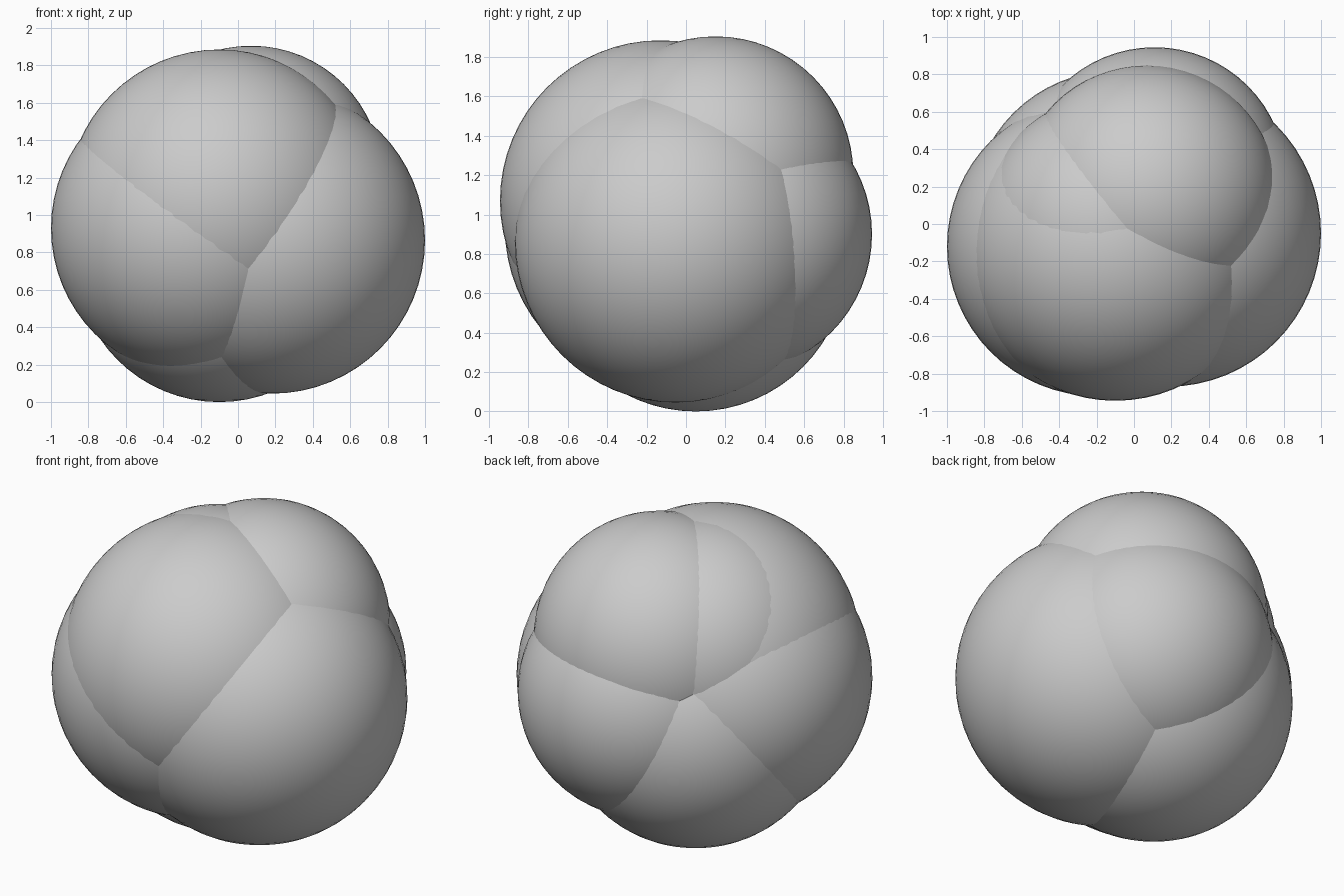
import bpy

# Remove the default cube
cube = bpy.data.objects.get("Cube")
if cube:
    bpy.data.objects.remove(cube, do_unlink=True)

# Single plain grey material
grey = bpy.data.materials.new("plain_grey")
grey.use_nodes = True
colour = (0.6, 0.6, 0.6, 1.0)
grey.diffuse_color = colour
bsdf = next(n for n in grey.node_tree.nodes if n.type == 'BSDF_PRINCIPLED')
bsdf.inputs["Base Color"].default_value = colour
bsdf.inputs["Roughness"].default_value = 0.6


def lobe(name, centre, radius):
    """One smooth round lobe of the cluster."""
    bpy.ops.mesh.primitive_uv_sphere_add(
        segments=64, ring_count=32, radius=radius, location=centre)
    obj = bpy.context.object
    obj.name = name
    obj.data.materials.append(grey)
    bpy.ops.object.shade_smooth()
    return obj


# Overlapping lobes: name, centre, radius
LOBES = [
    ("front_upper_lobe", (-0.10, -0.13, 1.07), 0.815),
    ("right_side_lobe", (-0.20, -0.12, 0.93), 0.80),
    ("left_side_lobe", (0.18, -0.05, 0.865), 0.82),
    ("bottom_lobe", (-0.10, 0.05, 0.77), 0.77),
    ("top_back_lobe", (0.07, 0.15, 1.205), 0.70),
    ("back_lobe", (0.11, 0.24, 0.90), 0.705),
    ("back_upper_lobe", (-0.12, -0.01, 1.18), 0.70),
]

for name, centre, radius in LOBES:
    lobe(name, centre, radius)
